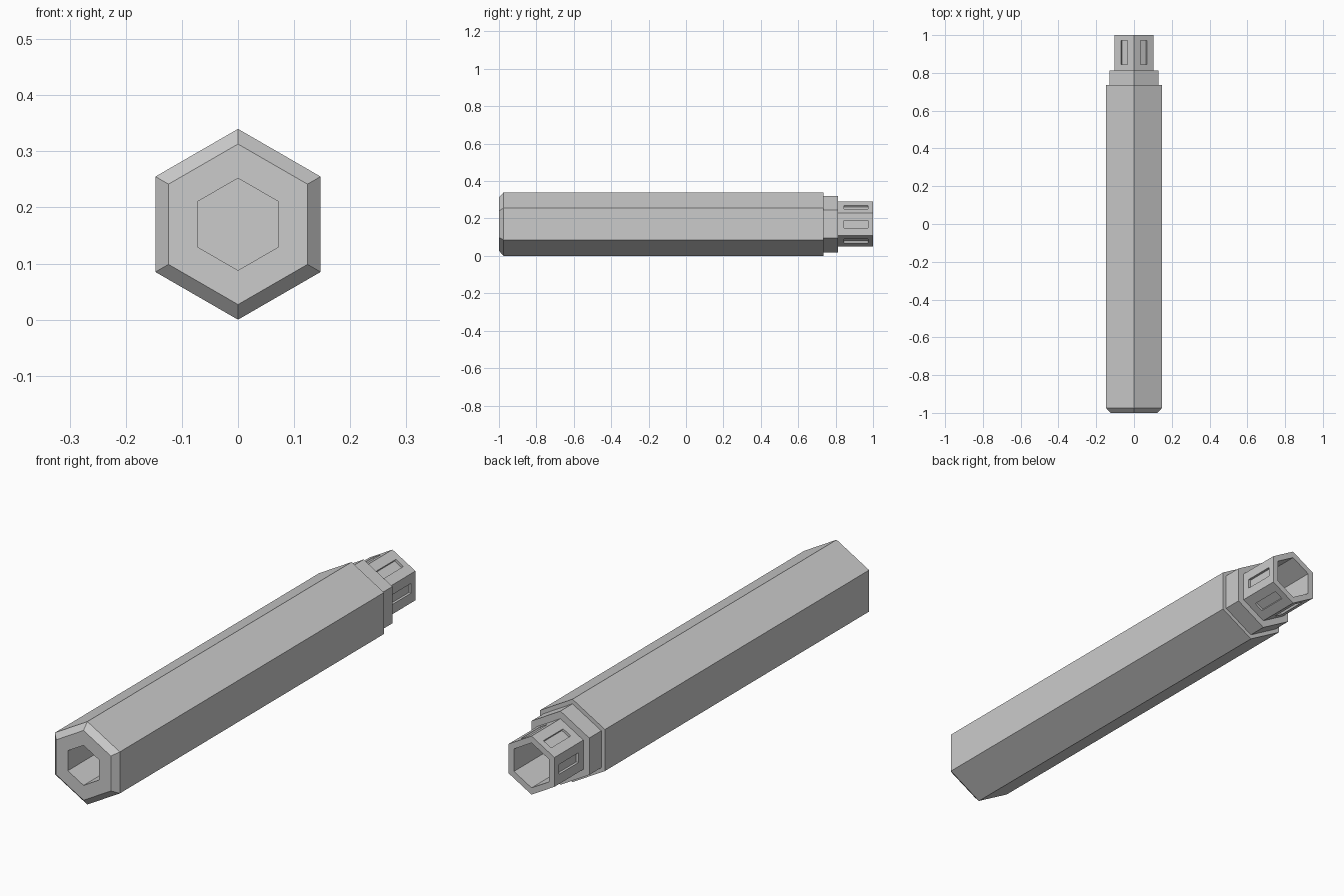
import bpy, bmesh, math
from mathutils import Vector

cube = bpy.data.objects.get("Cube")
if cube:
    bpy.data.objects.remove(cube, do_unlink=True)

SIDES, AXIS_Z = 6, 0.17

grey = bpy.data.materials.new("plain_grey")
grey.use_nodes = True
colour = (0.6, 0.6, 0.6, 1)
grey.diffuse_color = colour
grey.node_tree.nodes["Principled BSDF"].inputs["Base Color"].default_value = colour


def hex_sweep(bm, profile, cap_start=False, cap_end=False):
    """Turn (radius, y) points around the long axis; return the faces per segment."""
    rings = []
    for r, y in profile:
        angles = [math.pi / 2 + math.tau * k / SIDES for k in range(SIDES)]
        rings.append([bm.verts.new((r * math.cos(a), y, AXIS_Z + r * math.sin(a))) for a in angles])
    bands = []
    for a, b in zip(rings, rings[1:]):
        bands.append([bm.faces.new((a[k], b[k], b[(k + 1) % SIDES], a[(k + 1) % SIDES]))
                      for k in range(SIDES)])
    if cap_start:
        bm.faces.new(rings[0])
    if cap_end:
        bm.faces.new(rings[-1][::-1])
    return bands


def finish(bm, name):
    mesh = bpy.data.meshes.new(name)
    bm.to_mesh(mesh)
    bm.free()
    mesh.materials.append(grey)
    obj = bpy.data.objects.new(name, mesh)
    bpy.context.collection.objects.link(obj)


# Long body with a chamfered front rim and a deep bore
bm = bmesh.new()
hex_sweep(bm, [(0.082, 0.7), (0.082, -1), (0.143, -1), (0.17, -0.975),
               (0.17, 0.735), (0.15, 0.735)], cap_start=True)
finish(bm, "body")

# Stepped collar
bm = bmesh.new()
hex_sweep(bm, [(0.151, 0.735), (0.151, 0.813), (0.118, 0.813)])
finish(bm, "collar")

# Hollow rear tip with a shallow slot sunk into each side
bm = bmesh.new()
bands = hex_sweep(bm, [(0.12, 0.813), (0.12, 1), (0.092, 1), (0.092, 0.74)], cap_end=True)
slots = bands[0]
bmesh.ops.inset_individual(bm, faces=slots, thickness=0.03, use_even_offset=True)
for face in slots:
    face.normal_update()
    centre = face.calc_center_median()
    across = face.normal.cross(Vector((0, 1, 0))).normalized()
    for v in face.verts:
        side = math.copysign(0.02, (v.co - centre).dot(across))
        end = 0.845 if v.co.y < centre.y else 0.972
        v.co = Vector((centre.x, end, centre.z)) + across * side
bmesh.ops.inset_individual(bm, faces=slots, thickness=0, depth=-0.01)
finish(bm, "slotted_tip")
